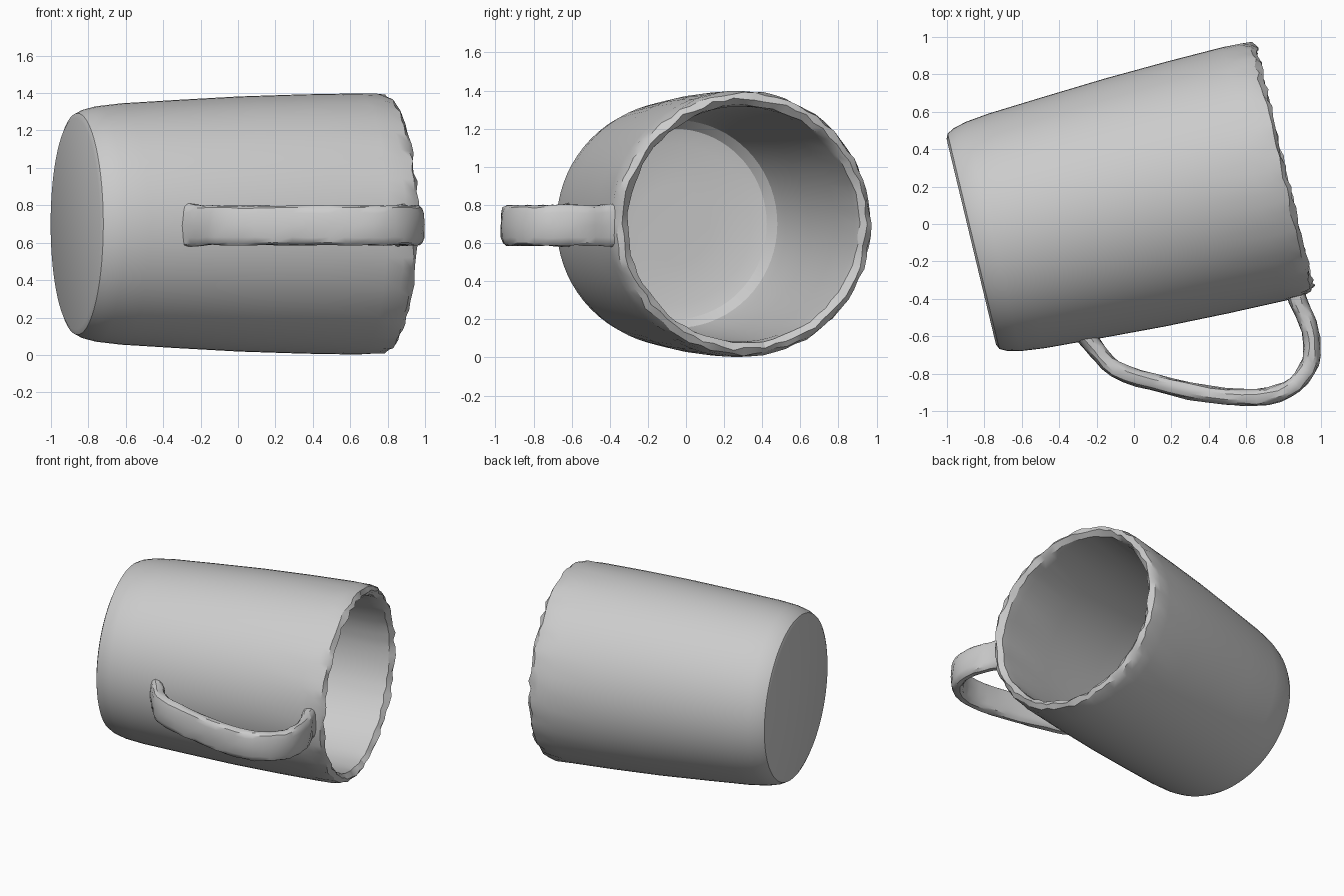
import bpy, bmesh, math, random
from mathutils import Vector, Matrix

if "Cube" in bpy.data.objects:
    bpy.data.objects.remove(bpy.data.objects["Cube"])

random.seed(4)
grey = bpy.data.materials.new("clay grey")
grey.diffuse_color = (0.6, 0.6, 0.6, 1)
grey.use_nodes = True
grey.node_tree.nodes["Principled BSDF"].inputs["Base Color"].default_value = grey.diffuse_color
SEGS = 72


def loft(name, rings, cap_ends, angle):
    """Skin a list of equal-length closed rings of points."""
    bm = bmesh.new()
    loops = [[bm.verts.new(p) for p in ring] for ring in rings]
    n = len(loops[0])
    for a, b in zip(loops, loops[1:]):
        for i in range(n):
            j = (i + 1) % n
            bm.faces.new((a[i], a[j], b[j], b[i]))
    if cap_ends:
        bm.faces.new(loops[0])
        bm.faces.new(loops[-1])
    bmesh.ops.recalc_face_normals(bm, faces=bm.faces)
    mesh = bpy.data.meshes.new(name)
    bm.to_mesh(mesh)
    bm.free()
    mesh.materials.append(grey)
    obj = bpy.data.objects.new(name, mesh)
    bpy.context.collection.objects.link(obj)
    bpy.ops.object.select_all(action='DESELECT')
    obj.select_set(True)
    bpy.context.view_layer.objects.active = obj
    bpy.ops.object.shade_smooth_by_angle(angle=math.radians(angle))
    return obj


# Cup lying on its side: (distance along axis, radius, roughness)
profile = [
    (0.00, 0.565, 0), (0.012, 0.592, 0), (0.05, 0.612, 0), (0.12, 0.630, 0),
    (0.25, 0.645, 0), (0.55, 0.663, 0), (0.90, 0.682, 0), (1.25, 0.693, 0),
    (1.55, 0.698, 0), (1.645, 0.697, 0.006), (1.70, 0.683, 0.011),
    (1.725, 0.655, 0.011), (1.695, 0.624, 0.007), (1.62, 0.617, 0),
    (1.20, 0.612, 0), (0.70, 0.590, 0), (0.30, 0.565, 0), (0.19, 0.545, 0),
    (0.14, 0.50, 0), (0.12, 0.42, 0), (0.115, 0.20, 0), (0.115, 0.02, 0),
]
place = Matrix.Translation((-0.87, -0.095, 0.70)) @ Matrix.Rotation(math.radians(13.5), 4, 'Z')
rings = []
for t, r, rough in profile:
    ring = []
    for i in range(SEGS):
        a = math.tau * i / SEGS
        dr, dt = random.uniform(-rough, rough), random.uniform(-rough, rough)
        ring.append(place @ Vector((t + dt, (r + dr) * math.cos(a), (r + dr) * math.sin(a))))
    rings.append(ring)
loft("cup_body", rings, True, 28)

# Handle path in plan, smoothed with a Catmull-Rom spline
path = [Vector((x, y, 0.693)) for x, y in (
    (-0.27, -0.585), (-0.20, -0.67), (-0.10, -0.775), (0.10, -0.845),
    (0.40, -0.91), (0.65, -0.927), (0.82, -0.885), (0.925, -0.78),
    (0.952, -0.66), (0.93, -0.53), (0.885, -0.43), (0.86, -0.355))]
pts = []
for i in range(len(path) - 1):
    p0, p1, p2 = path[max(i - 1, 0)], path[i], path[i + 1]
    p3 = path[min(i + 2, len(path) - 1)]
    for k in range(3):
        u = k / 3
        pts.append(0.5 * (2 * p1 + (p2 - p0) * u + (2 * p0 - 5 * p1 + 4 * p2 - p3) * u * u
                          + (3 * p1 - p0 - 3 * p2 + p3) * u ** 3))
pts.append(path[-1])

# Rounded strap section, slightly rough and flared where it meets the cup
section = []
for k in range(14):
    a = math.tau * k / 14
    c, s = math.cos(a), math.sin(a)
    section.append((0.046 * math.copysign(abs(c) ** 0.7, c), 0.107 * math.copysign(abs(s) ** 0.6, s)))
rings = []
for i, p in enumerate(pts):
    tangent = (pts[min(i + 1, len(pts) - 1)] - pts[max(i - 1, 0)]).normalized()
    side = tangent.cross(Vector((0, 0, 1)))
    end = min(i, len(pts) - 1 - i)
    flare = 1 + 0.10 * max(0, 4 - end) / 4
    ring = []
    for w, h in section:
        q = p + side * w * flare + Vector((0, 0, h * flare))
        ring.append(q + Vector([random.uniform(-0.004, 0.004) for _ in range(3)]))
    rings.append(ring)
loft("handle", rings, True, 32)
